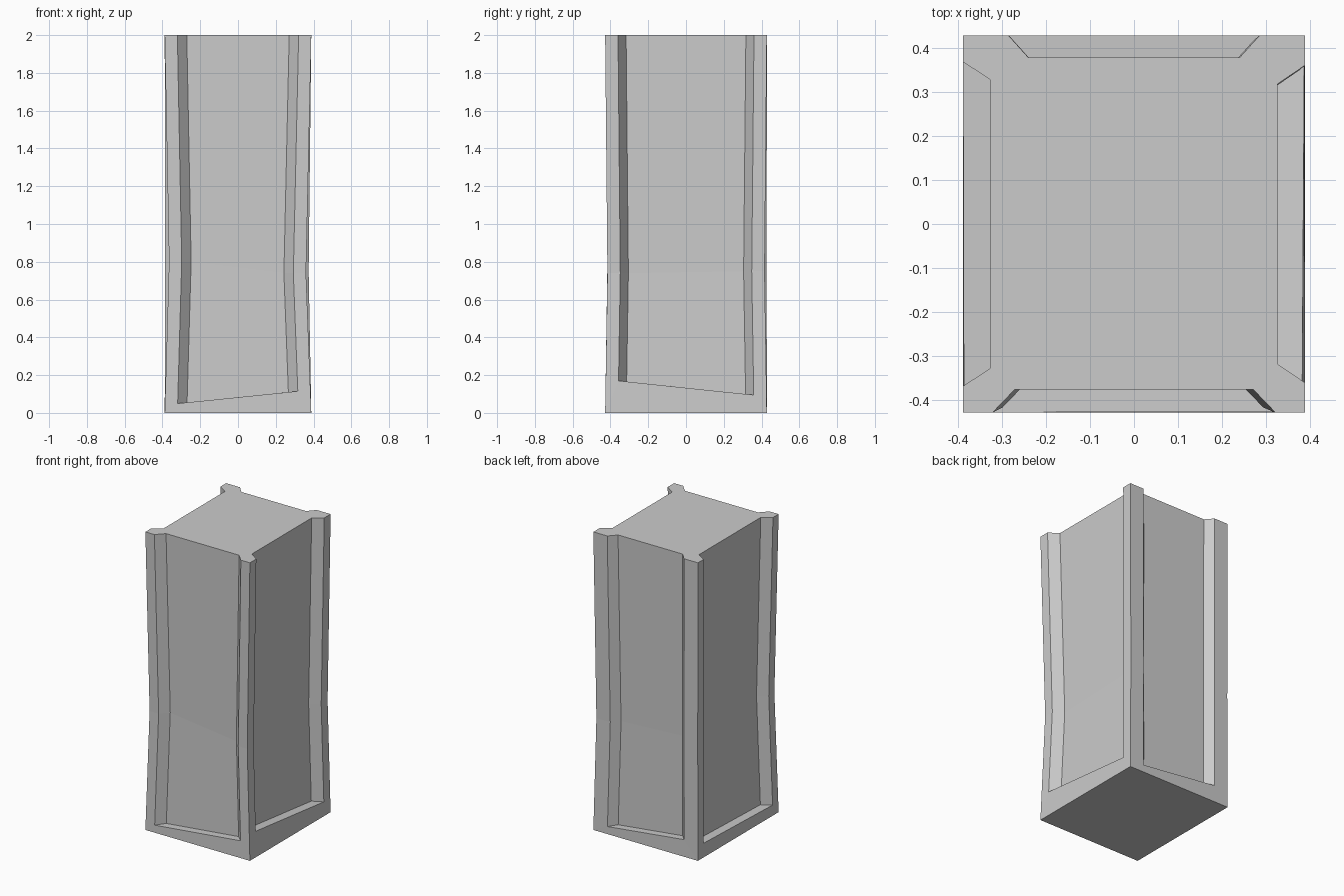
import bpy, bmesh
from mathutils import Vector

if "Cube" in bpy.data.objects:
    bpy.data.objects.remove(bpy.data.objects["Cube"])

HEIGHT = 2.0
HX, HY = 0.388, 0.428

# Corner posts, anticlockwise from front left: sign x, sign y, waist x, waist y, waist height
CORNERS = [(-1, -1, 0.365, 0.416, 0.80),
           (1, -1, 0.360, 0.416, 0.74),
           (1, 1, 0.374, 0.416, 0.75),
           (-1, 1, 0.386, 0.427, 0.78)]

# Panels front, right, back, left: outer inset, inner inset, depth, sill height left, sill height right
PANELS = [(0.067, 0.117, 0.052, 0.05, 0.115),
          (0.068, 0.111, 0.063, 0.17, 0.095),
          (0.103, 0.148, 0.050, 0.05, 0.115),
          (0.060, 0.101, 0.062, 0.095, 0.07)]


def corner(i, z):
    sx, sy, wx, wy, wz = CORNERS[i % 4]
    t = z / wz if z < wz else (HEIGHT - z) / (HEIGHT - wz)
    return Vector((sx * (HX + (wx - HX) * t), sy * (HY + (wy - HY) * t), z))


bm = bmesh.new()


def face(*points):
    bm.faces.new([bm.verts.new(p) for p in points])


top_loop = []
for side, (outer, inner, depth, sill_l, sill_r) in enumerate(PANELS):
    along = Vector([(1, 0, 0), (0, 1, 0), (-1, 0, 0), (0, -1, 0)][side])
    inward = Vector((-along.y, along.x, 0))
    width = 2 * (HX if side % 2 == 0 else HY)
    slope = (sill_r - sill_l) / (width - 2 * outer)
    drop = Vector((0, 0, slope * (inner - outer)))
    columns = []
    # Post faces and bevelled panel edges
    for c, sign, sill in ((side, 1, sill_l), (side + 1, -1, sill_r)):
        levels = [sill, CORNERS[c % 4][4], HEIGHT]
        edge = [corner(c, z) for z in (0, levels[1], HEIGHT)]
        rim = [corner(c, z) + along * sign * outer for z in levels]
        deep = [corner(c, z) + along * sign * inner + inward * depth for z in levels]
        deep[0] += drop * sign
        for k in range(2):
            face(edge[k], rim[k], rim[k + 1], edge[k + 1])
            face(rim[k], deep[k], deep[k + 1], rim[k + 1])
        columns.append((edge, rim, deep))
    (e1, r1, d1), (e2, r2, d2) = columns
    # Base rail, sill and recessed panel
    face(e1[0], e2[0], r2[0], r1[0])
    face(r1[0], r2[0], d2[0], d1[0])
    for k in range(2):
        face(d1[k], d2[k], d2[k + 1], d1[k + 1])
    top_loop += [e1[2], r1[2], d1[2], d2[2], r2[2]]

# Top and underside
face(*top_loop)
face(*[corner(i, 0) for i in range(4)])

bmesh.ops.remove_doubles(bm, verts=bm.verts, dist=0.0005)
bmesh.ops.recalc_face_normals(bm, faces=bm.faces)
mesh = bpy.data.meshes.new("panelled_pillar")
bm.to_mesh(mesh)
bm.free()
bpy.context.collection.objects.link(bpy.data.objects.new("panelled_pillar", mesh))
